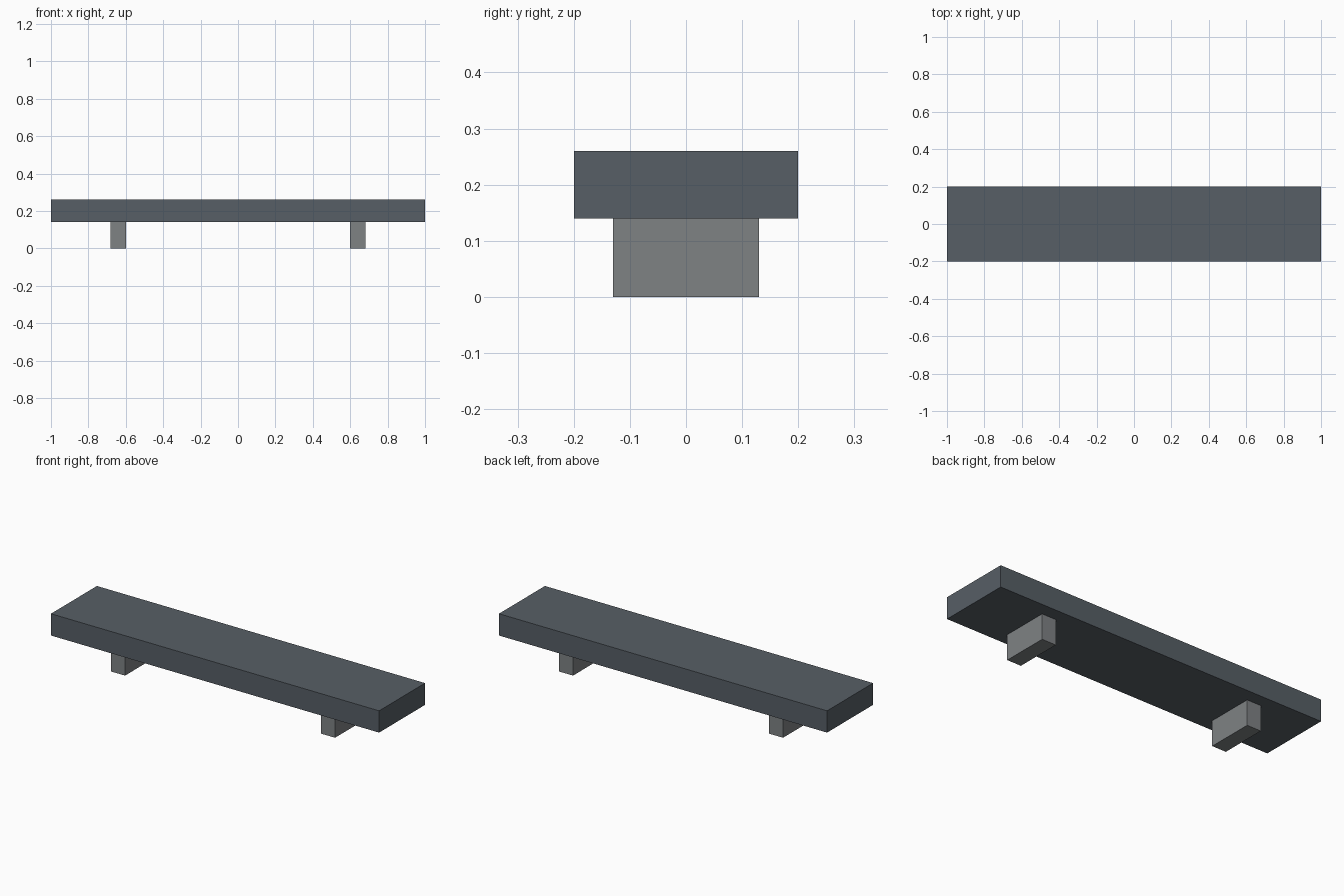
import bpy

if "Cube" in bpy.data.objects:
    bpy.data.objects.remove(bpy.data.objects["Cube"])


def material(name, color):
    m = bpy.data.materials.new(name)
    m.diffuse_color = (*color, 1)
    m.use_nodes = True
    m.node_tree.nodes["Principled BSDF"].inputs["Base Color"].default_value = m.diffuse_color
    return m


def box(name, center, size, mat):
    bpy.ops.mesh.primitive_cube_add(size=1, location=center)
    ob = bpy.context.object
    ob.name = name
    ob.scale = size
    bpy.ops.object.transform_apply(location=False, rotation=False, scale=True)
    ob.data.materials.append(mat)
    return ob


slate = material("dark slate", (0.095, 0.114, 0.133))
stone = material("grey stone", (0.210, 0.223, 0.231))

# Long slab seat
box("seat", (0, 0, 0.20), (2.0, 0.40, 0.12), slate)

# Pair of block supports beneath the seat
for side, x in (("left", -0.64), ("right", 0.64)):
    box(side + "_support", (x, 0, 0.07), (0.085, 0.26, 0.14), stone)
